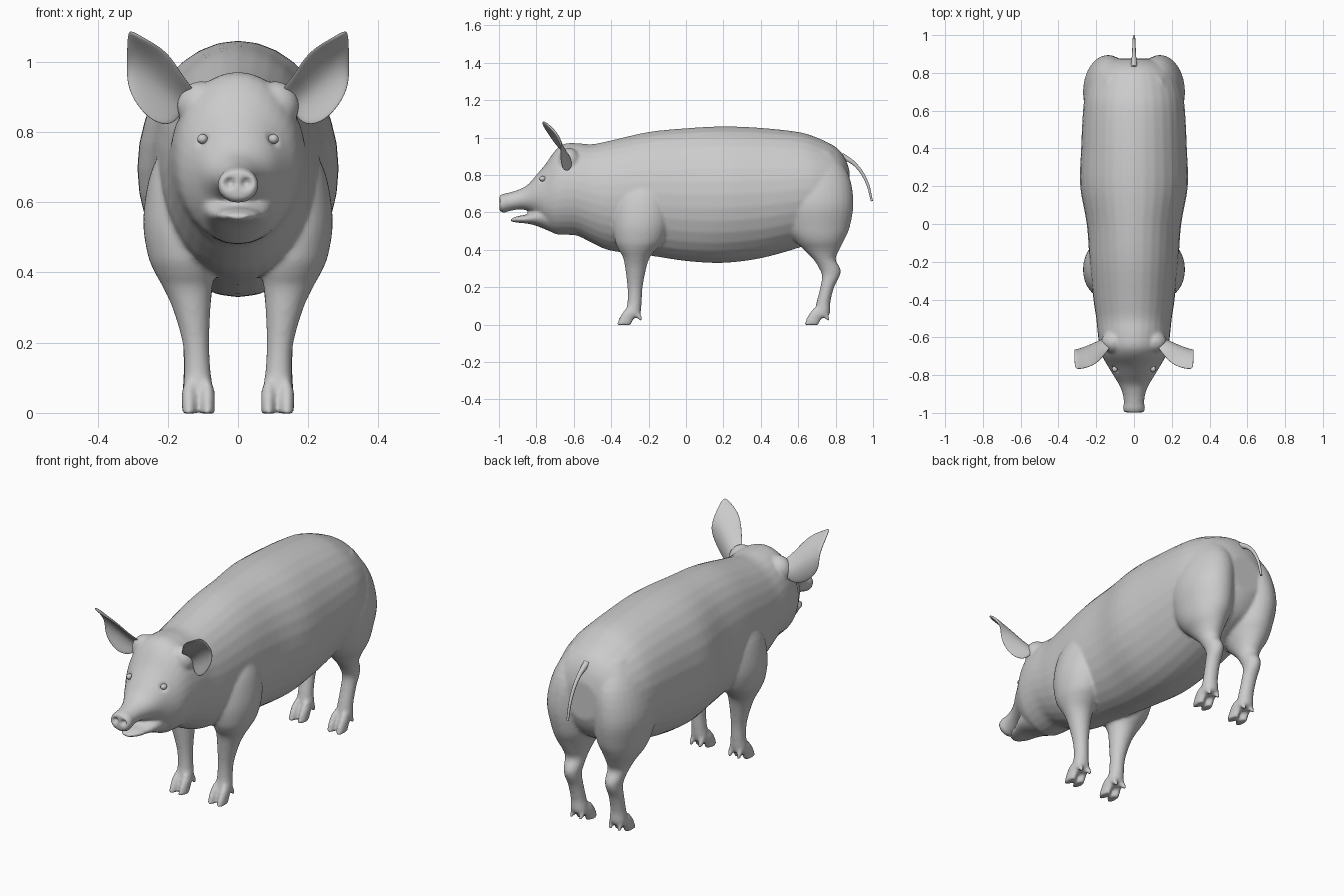
import bpy, bmesh, math
from mathutils import Matrix, Vector

if "Cube" in bpy.data.objects:
    bpy.data.objects.remove(bpy.data.objects["Cube"])

skin = bpy.data.materials.new("grey_skin")
skin.diffuse_color = (0.6, 0.6, 0.6, 1)
skin.use_nodes = True
skin.node_tree.nodes["Principled BSDF"].inputs["Base Color"].default_value = skin.diffuse_color


def spline(p0, p1, p2, p3, t):
    return [0.5 * (2*b + (c-a)*t + (2*a-5*b+4*c-d)*t*t + (3*b-a-3*c+d)*t**3)
            for a, b, c, d in zip(p0, p1, p2, p3)]


def loft(bm, axis, stations, side=1, sub=4, n=32):
    """Elliptic rings; station = (position on axis, x0, x1, v0, v1)."""
    st = []
    for i in range(len(stations) - 1):
        q = [stations[max(0, min(len(stations) - 1, i + k))] for k in (-1, 0, 1, 2)]
        st += [spline(*q, k / sub) for k in range(sub)]
    st.append(stations[-1])
    rings = []
    for t, x0, x1, v0, v1 in st:
        ring = []
        for k in range(n):
            a = 2 * math.pi * k / n
            x = side * ((x0 + x1) / 2 + (x1 - x0) / 2 * math.cos(a))
            v = (v0 + v1) / 2 + (v1 - v0) / 2 * math.sin(a)
            ring.append(bm.verts.new((x, t, v) if axis == 'Y' else (x, v, t)))
        rings.append(ring)
    for a, b in zip(rings, rings[1:]):
        for k in range(n):
            bm.faces.new((a[k], a[(k+1) % n], b[(k+1) % n], b[k]))
    bm.faces.new(rings[0])
    bm.faces.new(rings[-1])


def ball(bm, loc, size):
    m = Matrix.Translation(loc) @ Matrix.Diagonal((*size, 1))
    bmesh.ops.create_uvsphere(bm, u_segments=16, v_segments=10, radius=1, matrix=m)


def finish(name, bm):
    bmesh.ops.recalc_face_normals(bm, faces=bm.faces)
    for f in bm.faces:
        f.smooth = True
    me = bpy.data.meshes.new(name)
    bm.to_mesh(me)
    bm.free()
    me.materials.append(skin)
    ob = bpy.data.objects.new(name, me)
    bpy.context.collection.objects.link(ob)
    return ob


def bake(ob):
    bpy.ops.object.select_all(action='DESELECT')
    ob.select_set(True)
    bpy.context.view_layer.objects.active = ob
    bpy.ops.object.convert(target='MESH')


# Trunk and head: y, bottom, top, half width
trunk = [(-.998, .61, .69, .05), (-.975, .597, .70, .06), (-.95, .605, .705, .054),
         (-.9, .615, .72, .06), (-.85, .61, .745, .08), (-.8, .58, .80, .11),
         (-.75, .52, .86, .14), (-.7, .485, .93, .168), (-.65, .48, .967, .182),
         (-.58, .475, .97, .192), (-.5, .435, .965, .20), (-.4, .395, .985, .215),
         (-.2, .37, 1.03, .235), (0, .34, 1.05, .25), (.2, .33, 1.06, .285),
         (.4, .355, 1.052, .28), (.6, .41, 1.03, .27), (.7, .45, 1.0, .255),
         (.8, .50, .95, .215), (.85, .56, .89, .16), (.875, .62, .82, .09)]
# Lower jaw
jaw = [(-.937, .552, .566, .025), (-.9, .545, .58, .055), (-.85, .54, .59, .07),
       (-.8, .528, .62, .09), (-.72, .495, .68, .11)]
# Legs: z, x inner, x outer, y front, y back
hind_leg = [(.93, .06, .16, .62, .78), (.8, .005, .235, .53, .87), (.65, .005, .27, .50, .895),
            (.52, .015, .25, .53, .875), (.45, .04, .23, .58, .845), (.4, .06, .20, .63, .82),
            (.35, .073, .178, .68, .80), (.30, .078, .165, .712, .825),
            (.26, .082, .16, .727, .822), (.2, .082, .157, .718, .792),
            (.12, .078, .155, .698, .772), (.06, .07, .158, .685, .77), (.035, .075, .15, .675, .74)]
front_leg = [(.78, .07, .20, -.29, -.14), (.68, .05, .25, -.37, -.09), (.55, .05, .27, -.39, -.09),
             (.45, .06, .257, -.38, -.12), (.4, .065, .237, -.36, -.16), (.36, .073, .215, -.337, -.193),
             (.3, .078, .187, -.325, -.213), (.2, .082, .158, -.313, -.232),
             (.12, .078, .153, -.313, -.237), (.06, .07, .157, -.325, -.243),
             (.035, .075, .15, -.335, -.265)]

bm = bmesh.new()
loft(bm, 'Y', [(y, -w, w, b, t) for y, b, t, w in trunk])
loft(bm, 'Y', [(y, -w, w, b, t) for y, b, t, w in jaw])
for s in (1, -1):
    ball(bm, (s * .105, -.625, .875), (.07, .06, .07))       # ear root
    for leg, f in ((front_leg, -.37), (hind_leg, .632)):
        loft(bm, 'Z', leg, s)
        # Two hoof toes and two dewclaws on each foot
        for x0, x1 in ((.066, .107), (.119, .160)):
            loft(bm, 'Z', [(-.002, x0, x1, f, f + .075), (.03, x0, x1, f + .01, f + .09),
                           (.06, x0, x1, f + .028, f + .10),
                           (.09, x0 + .01, x1 - .01, f + .05, f + .10)], s, n=16)
            loft(bm, 'Z', [(.018, x0 + .012, x1 - .012, f + .125, f + .137),
                           (.045, x0 + .007, x1 - .007, f + .10, f + .133),
                           (.08, x0 + .01, x1 - .01, f + .08, f + .115)], s, n=12)
body = finish("body", bm)

# Fuse the body into one skin
r = body.modifiers.new("fuse", 'REMESH')
r.mode = 'VOXEL'
r.voxel_size = .0085
r.use_smooth_shade = True
sm = body.modifiers.new("soften", 'SMOOTH')
sm.factor = .5
sm.iterations = 6
bake(body)

# Nostril dents and eye sockets pushed into the skin
dents = [((s * .024, -1.0, .655), .02, Vector((0, .022, 0))) for s in (1, -1)]
dents += [((s * .103, -.772, .78), .03, Vector((-s * .006, .006, -.004))) for s in (1, -1)]
for v in body.data.vertices:
    for c, rad, push in dents:
        d = (v.co - Vector(c)).length / rad
        if d < 1:
            v.co += push * (1 - d * d) ** 2

# Eyes
bm = bmesh.new()
for s in (1, -1):
    ball(bm, (s * .101, -.767, .78), (.015, .017, .014))
finish("eyes", bm)

# Ears: cupped sheets, rows from root to tip as inner edge, middle, outer edge
rows = [[(.11, -.635, .91), (.15, -.60, .87), (.18, -.625, .815)],
        [(.15, -.69, .95), (.195, -.615, .91), (.25, -.665, .82)],
        [(.195, -.745, 1.03), (.255, -.65, .975), (.318, -.675, .91)],
        [(.26, -.768, 1.065), (.29, -.70, 1.035), (.318, -.655, .985)],
        [(.308, -.77, 1.09), (.312, -.755, 1.085), (.315, -.74, 1.07)]]
for s, name in ((1, "left_ear"), (-1, "right_ear")):
    bm = bmesh.new()
    grid = [[bm.verts.new((s * x, y, z)) for x, y, z in row] for row in rows]
    for a, b in zip(grid, grid[1:]):
        for k in (0, 1):
            bm.faces.new((a[k], a[k+1], b[k+1], b[k]))
    ear = finish(name, bm)
    sol = ear.modifiers.new("thickness", 'SOLIDIFY')
    sol.thickness = .014
    sol.offset = 0
    sub = ear.modifiers.new("round", 'SUBSURF')
    sub.levels = sub.render_levels = 3
    bake(ear)

# Tail
cu = bpy.data.curves.new("tail", 'CURVE')
cu.dimensions = '3D'
cu.bevel_depth = .01
cu.bevel_resolution = 3
cu.use_fill_caps = True
sp = cu.splines.new('BEZIER')
pts = [((0, .83, .905), 1.7), ((0, .905, .855), 1.0), ((0, .965, .765), .8), ((0, .994, .66), .6)]
sp.bezier_points.add(len(pts) - 1)
for bp, (co, rad) in zip(sp.bezier_points, pts):
    bp.co, bp.radius = co, rad
    bp.handle_left_type = bp.handle_right_type = 'AUTO'
cu.materials.append(skin)
tail = bpy.data.objects.new("tail", cu)
bpy.context.collection.objects.link(tail)
bake(tail)
